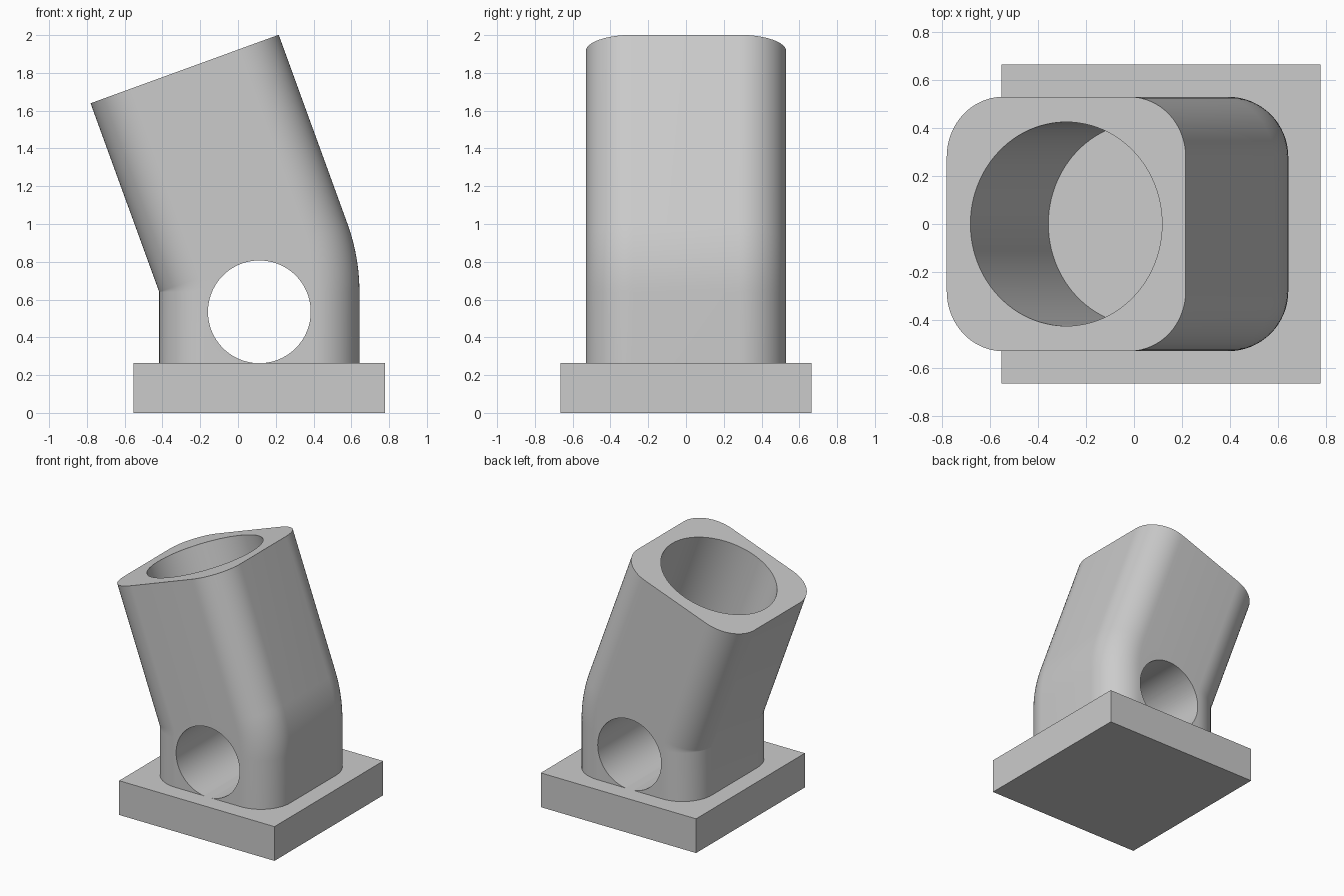
import bpy, bmesh, math
from mathutils import Matrix, Vector

if "Cube" in bpy.data.objects:
    bpy.data.objects.remove(bpy.data.objects["Cube"], do_unlink=True)

HALF, CORNER = 0.53, 0.25      # rounded square section
BASE_TOP, BEND_Z = 0.265, 0.64
CENTRE_X, TILT = 0.113, math.radians(20)
LENGTH = 1.063                 # straight length above the bend
PIVOT = Vector((CENTRE_X - HALF, 0, BEND_Z))

grey = bpy.data.materials.new("plain grey")
grey.use_nodes = True
grey.diffuse_color = (0.6, 0.6, 0.6, 1)
grey.node_tree.nodes["Principled BSDF"].inputs["Base Color"].default_value = (0.6, 0.6, 0.6, 1)


def make_object(name, bm):
    bmesh.ops.recalc_face_normals(bm, faces=bm.faces)
    mesh = bpy.data.meshes.new(name)
    bm.to_mesh(mesh)
    bm.free()
    mesh.materials.append(grey)
    obj = bpy.data.objects.new(name, mesh)
    bpy.context.collection.objects.link(obj)
    return obj


def cylinder(name, radius, depth, matrix):
    bm = bmesh.new()
    bmesh.ops.create_cone(bm, cap_ends=True, segments=96, radius1=radius,
                          radius2=radius, depth=depth, matrix=matrix)
    return make_object(name, bm)


def section():
    """Rounded square, its left side on the bend axis."""
    points = []
    inner = HALF - CORNER
    for i, (sx, sy) in enumerate(((1, 1), (-1, 1), (-1, -1), (1, -1))):
        for k in range(17):
            a = math.pi / 2 * (i + k / 16)
            points.append(Vector((HALF + sx * inner + CORNER * math.cos(a),
                                  sy * inner + CORNER * math.sin(a), 0)))
    return points


# Square base plate
bm = bmesh.new()
bmesh.ops.create_cube(bm, size=1, matrix=Matrix.Translation((CENTRE_X, 0, BASE_TOP / 2))
                      @ Matrix.Diagonal((1.33, 1.33, BASE_TOP, 1)))
make_object("base_plate", bm)

# Bent body: straight foot, revolved bend, tilted neck
pivot = Matrix.Translation(PIVOT)
tilt = pivot @ Matrix.Rotation(-TILT, 4, 'Y')
stations = [Matrix.Translation(PIVOT - Vector((0, 0, BEND_Z - BASE_TOP)))]
stations += [pivot @ Matrix.Rotation(-TILT * k / 10, 4, 'Y') for k in range(11)]
stations.append(tilt @ Matrix.Translation((0, 0, LENGTH)))

bm = bmesh.new()
rings = [[bm.verts.new(m @ p) for p in section()] for m in stations]
for low, high in zip(rings, rings[1:]):
    for i in range(len(low)):
        j = (i + 1) % len(low)
        bm.faces.new((low[i], low[j], high[j], high[i]))
bm.faces.new(rings[0][::-1])
bm.faces.new(rings[-1])
bmesh.ops.remove_doubles(bm, verts=bm.verts, dist=0.0001)
body = make_object("bent_body", bm)

# Blind bore down the neck and a cross hole through the foot
bore_depth = 0.95
cutters = [
    cylinder("bore_cutter", 0.425, bore_depth + 0.2,
             tilt @ Matrix.Translation((HALF, 0, LENGTH + (0.2 - bore_depth) / 2))),
    cylinder("cross_hole_cutter", 0.272, 2,
             Matrix.Translation((CENTRE_X, 0, 0.535)) @ Matrix.Rotation(math.pi / 2, 4, 'X')),
]
bpy.ops.object.select_all(action='DESELECT')
bpy.context.view_layer.objects.active = body
body.select_set(True)
for cutter in cutters:
    cutter.hide_render = True
    mod = body.modifiers.new(cutter.name, 'BOOLEAN')
    mod.operation = 'DIFFERENCE'
    mod.solver = 'EXACT'
    mod.object = cutter
    bpy.ops.object.modifier_apply(modifier=mod.name)
for cutter in cutters:
    bpy.data.objects.remove(cutter, do_unlink=True)
bpy.ops.object.shade_smooth_by_angle(angle=math.radians(15))
